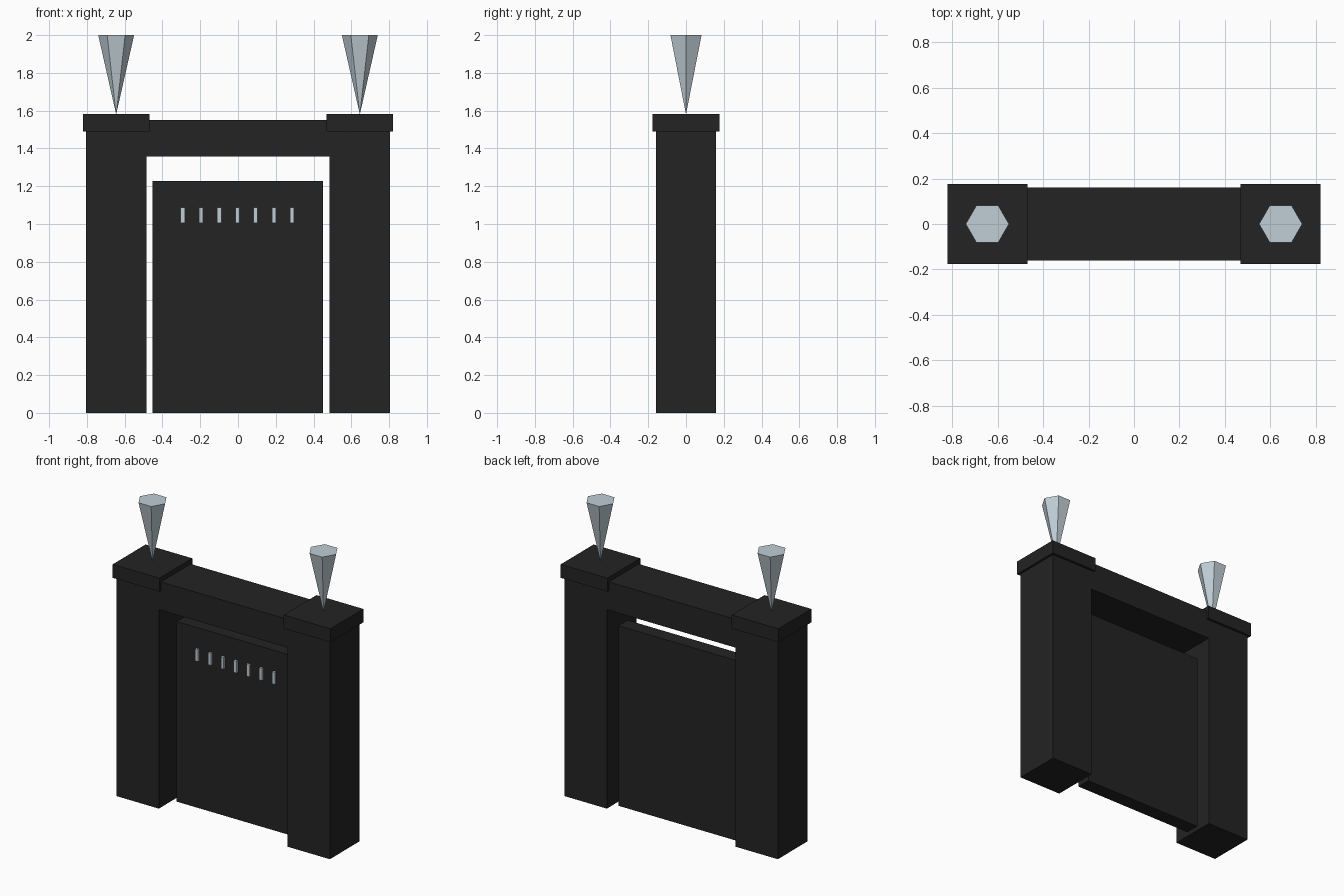
import bpy

cube = bpy.data.objects.get("Cube")
if cube:
    bpy.data.objects.remove(cube, do_unlink=True)


def material(name, color):
    mat = bpy.data.materials.new(name)
    mat.use_nodes = True
    mat.diffuse_color = color
    mat.node_tree.nodes["Principled BSDF"].inputs["Base Color"].default_value = color
    return mat


charcoal = material("charcoal", (0.017, 0.017, 0.017, 1))
pale_steel = material("pale_steel", (0.53, 0.62, 0.67, 1))


def box(name, x, y, z, mat):
    """Box from (low, high) ranges on each axis."""
    ranges = (x, y, z)
    bpy.ops.mesh.primitive_cube_add(size=1, location=[(a + b) / 2 for a, b in ranges])
    obj = bpy.context.object
    obj.name = name
    obj.scale = [b - a for a, b in ranges]
    bpy.ops.object.transform_apply(location=False, rotation=False, scale=True)
    obj.data.materials.append(mat)
    return obj


PILLAR_X = 0.645

# Pillars, caps and inverted six-sided spikes
for side, s in (("left", 1), ("right", -1)):
    cx = s * PILLAR_X
    box(f"{side}_pillar", (cx - 0.16, cx + 0.16), (-0.16, 0.16), (0, 1.49), charcoal)
    box(f"{side}_cap", (cx - 0.176, cx + 0.176), (-0.177, 0.177), (1.49, 1.582), charcoal)
    bpy.ops.mesh.primitive_cone_add(vertices=6, radius1=0, radius2=0.095, depth=0.42,
                                    location=(cx, 0, 1.79))
    spike = bpy.context.object
    spike.name = f"{side}_spike"
    spike.rotation_euler.z = 0.5235988  # points of the hexagon along x
    spike.data.materials.append(pale_steel)

# Lintel joining the pillars
box("lintel", (-0.485, 0.485), (-0.16, 0.16), (1.357, 1.55), charcoal)

# Recessed door panel
box("door_panel", (-0.453, 0.45), (-0.013, 0.085), (0, 1.228), charcoal)

# Row of small bars on the door front
for i in range(-3, 4):
    x = i * 0.0965 - 0.003
    box(f"door_bar_{i + 4}", (x - 0.011, x + 0.011), (-0.028, -0.012), (1.005, 1.087), pale_steel)
